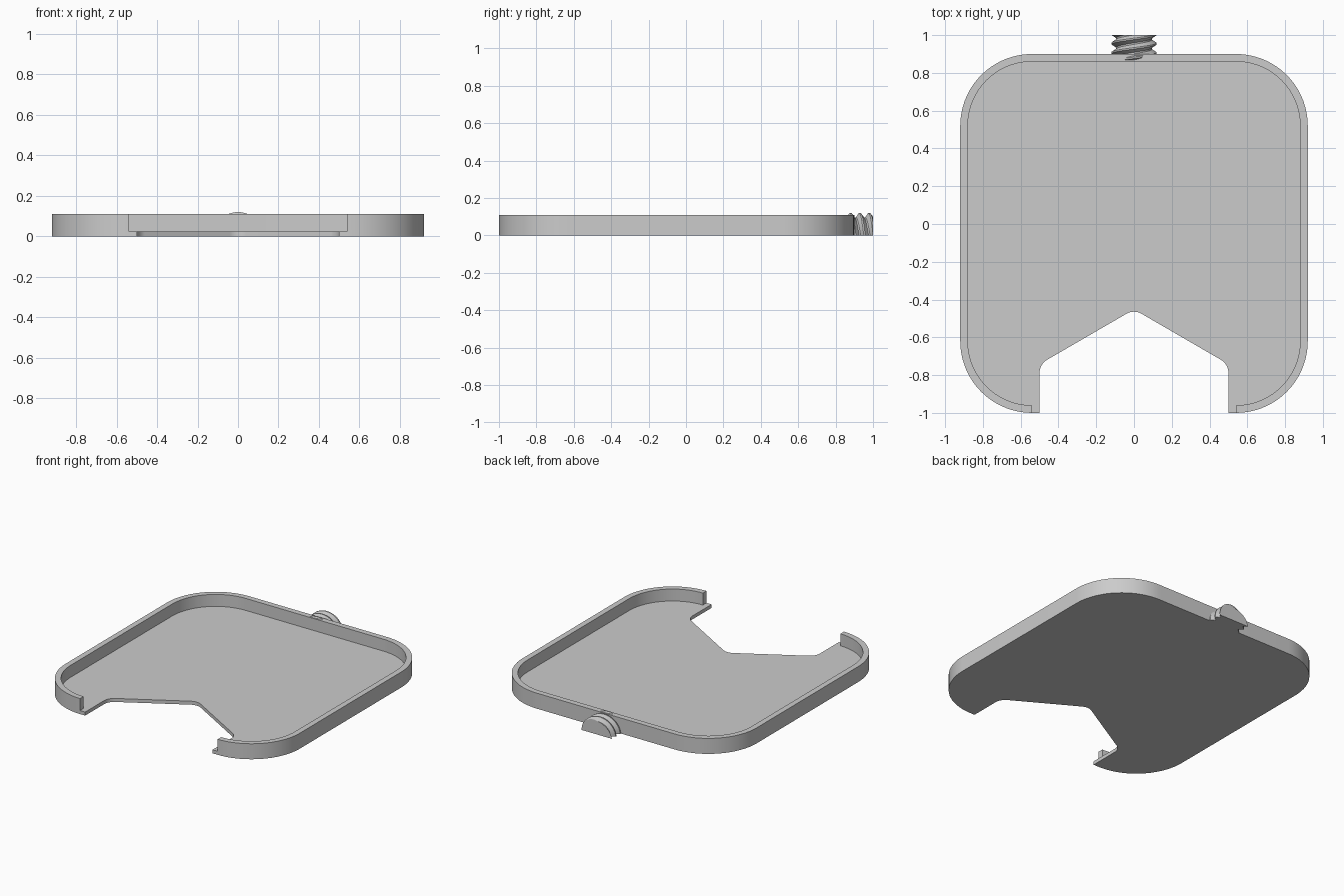
import bpy, bmesh, math
from mathutils import Vector

cube = bpy.data.objects.get("Cube")
if cube:
    bpy.data.objects.remove(cube, do_unlink=True)

HEIGHT, FLOOR = 0.11, 0.025

grey = bpy.data.materials.new("plain grey")
grey.use_nodes = True
grey.diffuse_color = (0.6, 0.6, 0.6, 1)
for node in grey.node_tree.nodes:
    if node.type == "BSDF_PRINCIPLED":
        node.inputs["Base Color"].default_value = (0.6, 0.6, 0.6, 1)


def finish(bm, name):
    bmesh.ops.recalc_face_normals(bm, faces=bm.faces[:])
    mesh = bpy.data.meshes.new(name)
    bm.to_mesh(mesh)
    bm.free()
    mesh.materials.append(grey)
    obj = bpy.data.objects.new(name, mesh)
    bpy.context.collection.objects.link(obj)
    bpy.ops.object.select_all(action="DESELECT")
    obj.select_set(True)
    bpy.context.view_layer.objects.active = obj
    bpy.ops.object.shade_smooth_by_angle(angle=math.radians(25))


def rounded(half, steps=18):
    """Mirror a right-hand path of (x, y, radius) corners and round each corner."""
    path = half + [(-x, y, r) for x, y, r in reversed(half) if x > 0]
    points = []
    for i, (x, y, r) in enumerate(path):
        p = Vector((x, y))
        if r == 0:
            points.append(p)
            continue
        u = (Vector(path[i - 1][:2]) - p).normalized()
        v = (Vector(path[i + 1][:2]) - p).normalized()
        bend = math.acos(u.dot(v)) / 2
        centre = p + (u + v).normalized() * (r / math.sin(bend))
        reach = r / math.tan(bend)
        start, end = p + u * reach - centre, p + v * reach - centre
        sweep = math.pi - 2 * bend
        for k in range(steps + 1):
            t = sweep * k / steps
            arc = start * math.sin(sweep - t) + end * math.sin(t)
            points.append(centre + arc / math.sin(sweep))
    # drop points that coincide with their predecessor
    return points[:1] + [b for a, b in zip(points, points[1:]) if (b - a).length > 1e-4]


def level(bm, points, z):
    return [bm.verts.new((p.x, p.y, z)) for p in points]


def strip(bm, low, high):
    for i in range(len(low) - 1):
        bm.faces.new((low[i], low[i + 1], high[i + 1], high[i]))


# Tray paths, each running from right to left
outer = rounded([(0.54, -1, 0), (0.92, -1, 0.38), (0.92, 0.9, 0.38)])
inner = rounded([(0.54, -0.96, 0), (0.88, -0.96, 0.34), (0.88, 0.86, 0.34)])
notch = rounded([(0.5, -1, 0), (0.5, -0.742, 0.08), (0, -0.452, 0.08)])

# Tray: floor plate with notched front and a thin rim open at the front
bm = bmesh.new()
base, top = level(bm, outer, 0), level(bm, outer, HEIGHT)
right, left = level(bm, (outer[0], outer[-1]), FLOOR)
inner_low, inner_top = level(bm, inner, FLOOR), level(bm, inner, HEIGHT)
notch_low, notch_top = level(bm, notch, 0), level(bm, notch, FLOOR)
bm.faces.new(base + notch_low[::-1])
bm.faces.new(inner_low + [left] + notch_top[::-1] + [right])
bm.faces.new(top + inner_top[::-1])
strip(bm, inner_low, inner_top)
strip(bm, base[1:-1], top[1:-1])
strip(bm, [base[0]] + notch_low + [base[-1]], [right] + notch_top + [left])
for end, near, corner in ((0, 1, right), (-1, -2, left)):
    bm.faces.new((base[end], base[near], top[near], top[end], corner))
    bm.faces.new((corner, top[end], inner_top[end], inner_low[end]))
finish(bm, "tray")

# Half screw stub: two-start helical ridges, trimmed flat at both ends
PITCH, LEAD, CREST, ROOT, STEPS = 0.05, 0.1, 0.12, 0.095, 32
tooth = [(-0.08, CREST), (0.08, CREST), (0.42, ROOT), (0.58, ROOT)]
bm = bmesh.new()
rows = []
for turn in range(-2, 5):
    for shift, radius in tooth:
        row = []
        for k in range(STEPS + 1):
            a = math.pi * k / STEPS
            y = 0.88 + PITCH * (turn + shift) + LEAD * (0.25 - a / math.tau)
            row.append(bm.verts.new((radius * math.cos(a), y, radius * math.sin(a))))
        rows.append(row)
for a, b in zip(rows, rows[1:]):
    strip(bm, a + a[:1], b + b[:1])
bm.faces.new(rows[0])
bm.faces.new(rows[-1])
for y, side in ((0.863, -1), (1.0, 1)):
    geom = bm.verts[:] + bm.edges[:] + bm.faces[:]
    bmesh.ops.bisect_plane(bm, geom=geom, plane_co=(0, y, 0),
                           plane_no=(0, side, 0), clear_outer=True)
    rim = [e for e in bm.edges if e.is_boundary]
    bmesh.ops.holes_fill(bm, edges=rim, sides=0)
finish(bm, "threaded_stub")
